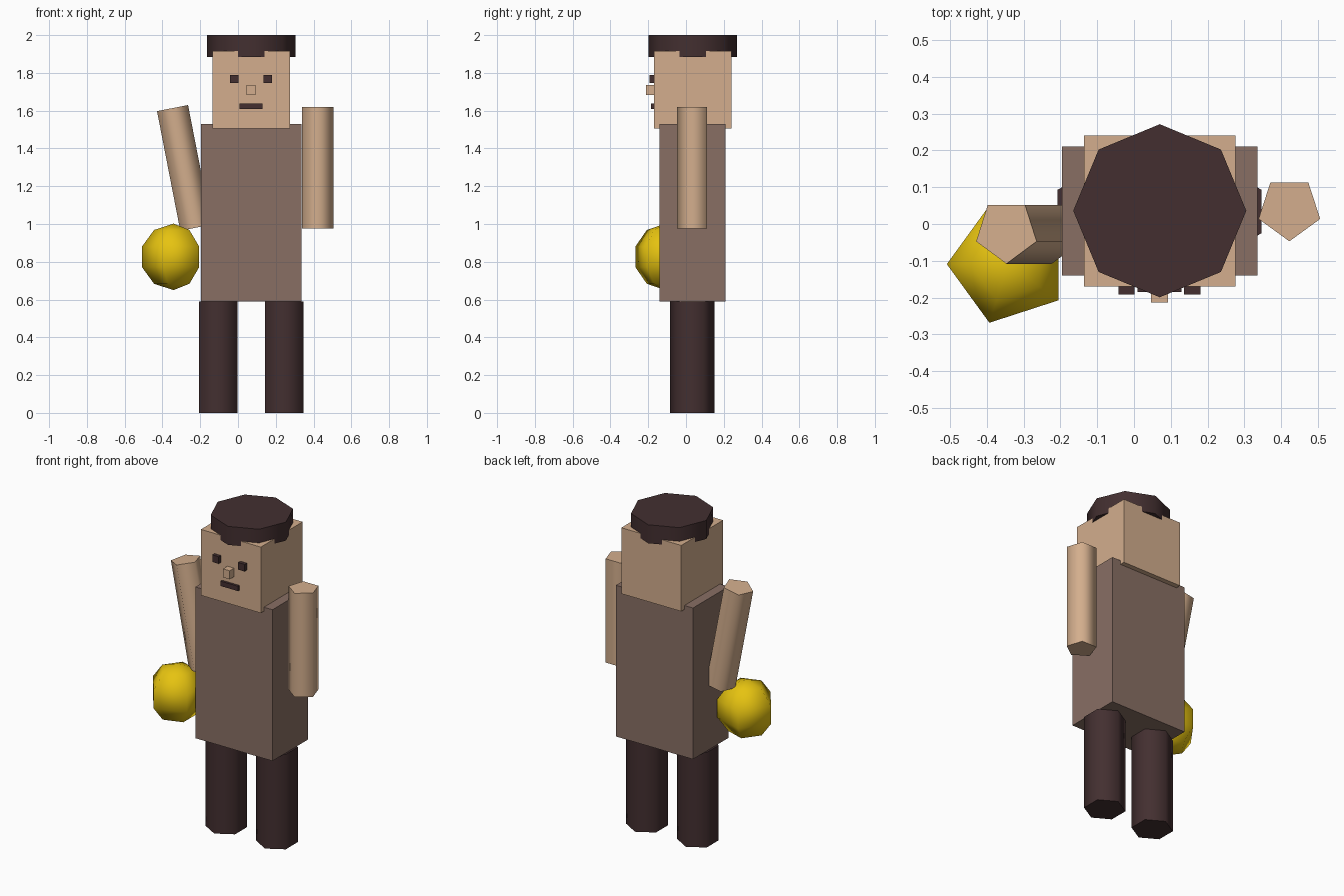
import bpy, bmesh, math

if "Cube" in bpy.data.objects:
    bpy.data.objects.remove(bpy.data.objects["Cube"])


def material(name, rgb):
    m = bpy.data.materials.new(name)
    lin = [(c / 255 / 12.92) if c < 11 else ((c / 255 + 0.055) / 1.055) ** 2.4 for c in rgb]
    m.diffuse_color = (*lin, 1)
    m.use_nodes = True
    m.node_tree.nodes["Principled BSDF"].inputs["Base Color"].default_value = m.diffuse_color
    return m


SKIN = material("skin tan", (211, 174, 141))
DARK = material("dark brown", (67, 47, 48))
CLOTH = material("cloth brown", (137, 111, 100))
GOLD = material("gold yellow", (230, 195, 16))


def finish(bm, name, mat, loc):
    bmesh.ops.remove_doubles(bm, verts=bm.verts, dist=1e-5)
    bmesh.ops.recalc_face_normals(bm, faces=bm.faces)
    me = bpy.data.meshes.new(name)
    bm.to_mesh(me)
    bm.free()
    me.materials.append(mat)
    ob = bpy.data.objects.new(name, me)
    ob.location = loc
    bpy.context.collection.objects.link(ob)
    return ob


def box(name, mat, x, y, z):
    """Box from (min, max) ranges."""
    bm = bmesh.new()
    bmesh.ops.create_cube(bm, size=1)
    for v in bm.verts:
        for i, r in enumerate((x, y, z)):
            v.co[i] *= r[1] - r[0]
    return finish(bm, name, mat, [sum(r) / 2 for r in (x, y, z)])


def lathe(name, mat, profile, sides, start, loc):
    """Closed turned shape from (radius, height) points, smooth around, sharp at caps."""
    bm = bmesh.new()
    rings = []
    for r, h in profile:
        angles = [math.radians(start) + math.tau * k / sides for k in range(sides)]
        rings.append([bm.verts.new((r * math.cos(a), r * math.sin(a), h)) for a in angles])
    for a, b in zip(rings, rings[1:]):
        for k in range(sides):
            j = (k + 1) % sides
            bm.faces.new((a[k], a[j], b[j], b[k]))
    for end in (0, -1):
        if profile[end][0] > 0.001:
            bm.faces.new(rings[end])
    ob = finish(bm, name, mat, loc)
    ob.data.shade_smooth()
    ob.data.set_sharp_from_angle(angle=math.radians(75))
    return ob


def prism(name, mat, radius, height, sides, start, loc):
    return lathe(name, mat, [(radius, -height / 2), (radius, height / 2)], sides, start, loc)


# Body
box("torso", CLOTH, (-0.195, 0.335), (-0.14, 0.21), (0.59, 1.53))
box("head", SKIN, (-0.136, 0.276), (-0.17, 0.241), (1.505, 1.915))

# Hat
prism("hat", DARK, 0.235, 0.115, 8, 0, (0.07, 0.036, 1.9425))

# Legs
for side, x in (("left", -0.105), ("right", 0.244)):
    prism(side + "_leg", DARK, 0.118, 0.59, 6, 30, (x, 0.034, 0.295))

# Arms, one hanging straight and one tilted outwards
prism("right_arm", SKIN, 0.088, 0.645, 5, -90, (0.422, 0.041, 1.2975))
arm = prism("left_arm", SKIN, 0.088, 0.645, 5, -90, (-0.285, -0.02, 1.297))
arm.rotation_euler.y = math.radians(-11)

# Face
for side, x in (("left", -0.02), ("right", 0.158)):
    box(side + "_eye", DARK, (x - 0.022, x + 0.022), (-0.192, -0.148), (1.746, 1.79))
box("nose", SKIN, (0.046, 0.092), (-0.213, -0.16), (1.682, 1.735))
box("mouth", DARK, (0.009, 0.129), (-0.185, -0.155), (1.608, 1.638))

# Ball beside the hip
R = 0.176
rings = [(R * math.cos(math.radians(t)), R * math.sin(math.radians(t)))
         for t in (-90, -54, -18, 18, 54, 90)]
lathe("ball", GOLD, rings, 5, 180, (-0.341, -0.109, 0.826))
